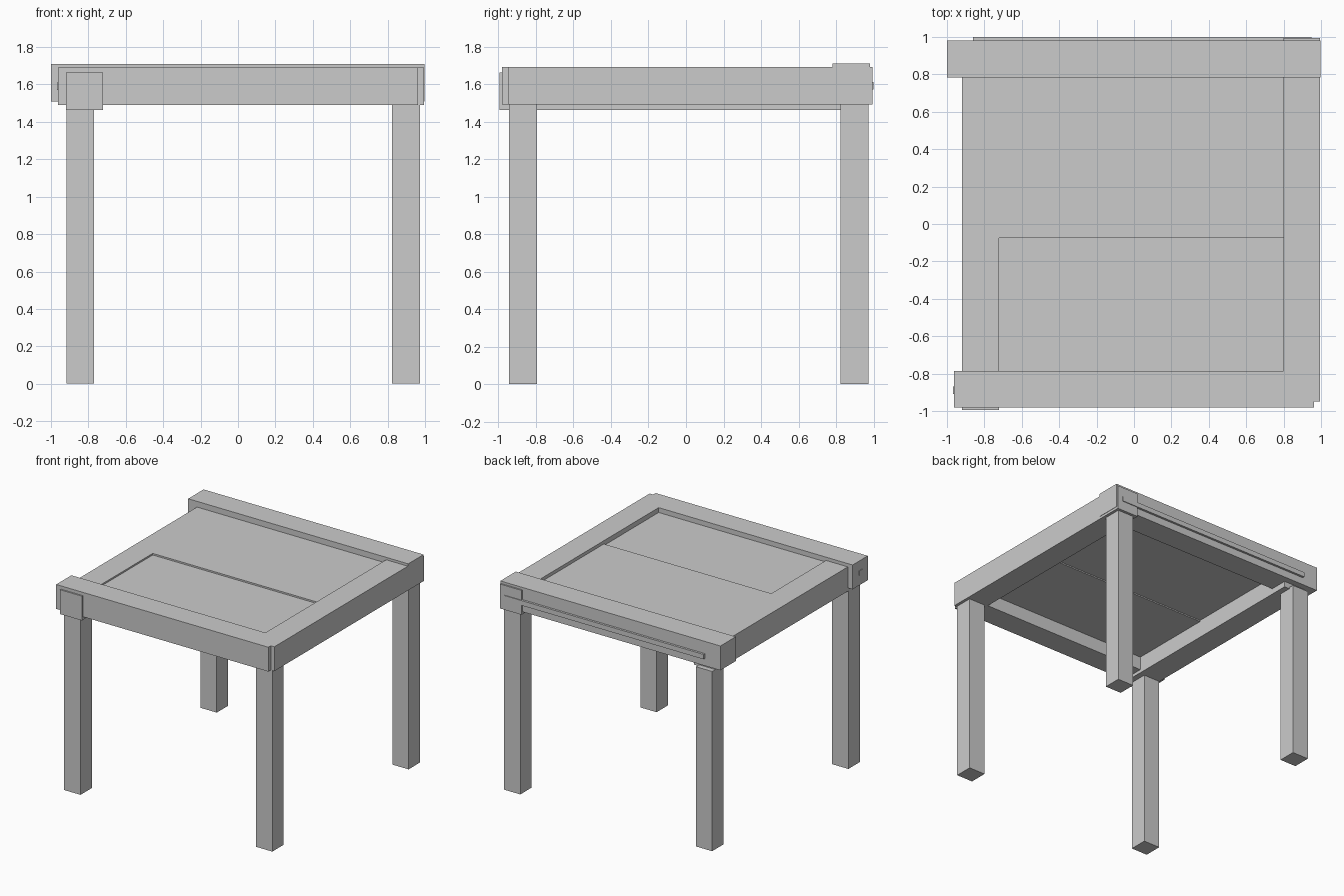
import bpy

if "Cube" in bpy.data.objects:
    bpy.data.objects.remove(bpy.data.objects["Cube"])


def box(name, x, y, z):
    """Axis-aligned box from its (min, max) range on each axis."""
    bpy.ops.mesh.primitive_cube_add(size=1, location=[(a + b) / 2 for a, b in (x, y, z)])
    ob = bpy.context.object
    ob.name = name
    ob.scale = [b - a for a, b in (x, y, z)]
    bpy.ops.object.transform_apply(location=False, rotation=False, scale=True)
    return ob


# Four square legs, tops set slightly into the rails
for side, x in (("left", (-0.918, -0.770)), ("right", (0.824, 0.972))):
    for end, y in (("front", (-0.943, -0.795)), ("back", (0.824, 0.972))):
        top = 1.475 if side == "left" else 1.495
        box(f"{end}_{side}_leg", x, y, (0, top))

# Frame rails, laid slightly out of line with each other
box("front_rail", (-0.963, 0.963), (-0.982, -0.785), (1.49, 1.69))
box("back_rail", (-1.0, 0.998), (0.782, 0.982), (1.51, 1.71))
box("left_rail", (-0.920, -0.722), (-0.994, 0.93), (1.463, 1.663))
box("right_rail", (0.798, 0.995), (-0.950, 0.994), (1.49, 1.69))

# Two-piece table top set inside the frame
box("back_top_panel", (-0.918, 0.81), (-0.075, 0.80), (1.61, 1.663))
box("front_top_panel", (-0.73, 0.81), (-0.80, -0.075), (1.60, 1.65))

# Thin stretcher rods running through the front and back rails
box("back_rod", (-0.86, 0.95), (0.96, 1.0), (1.57, 1.61))
box("front_rod", (-0.968, 0.845), (-0.91, -0.87), (1.57, 1.61))
